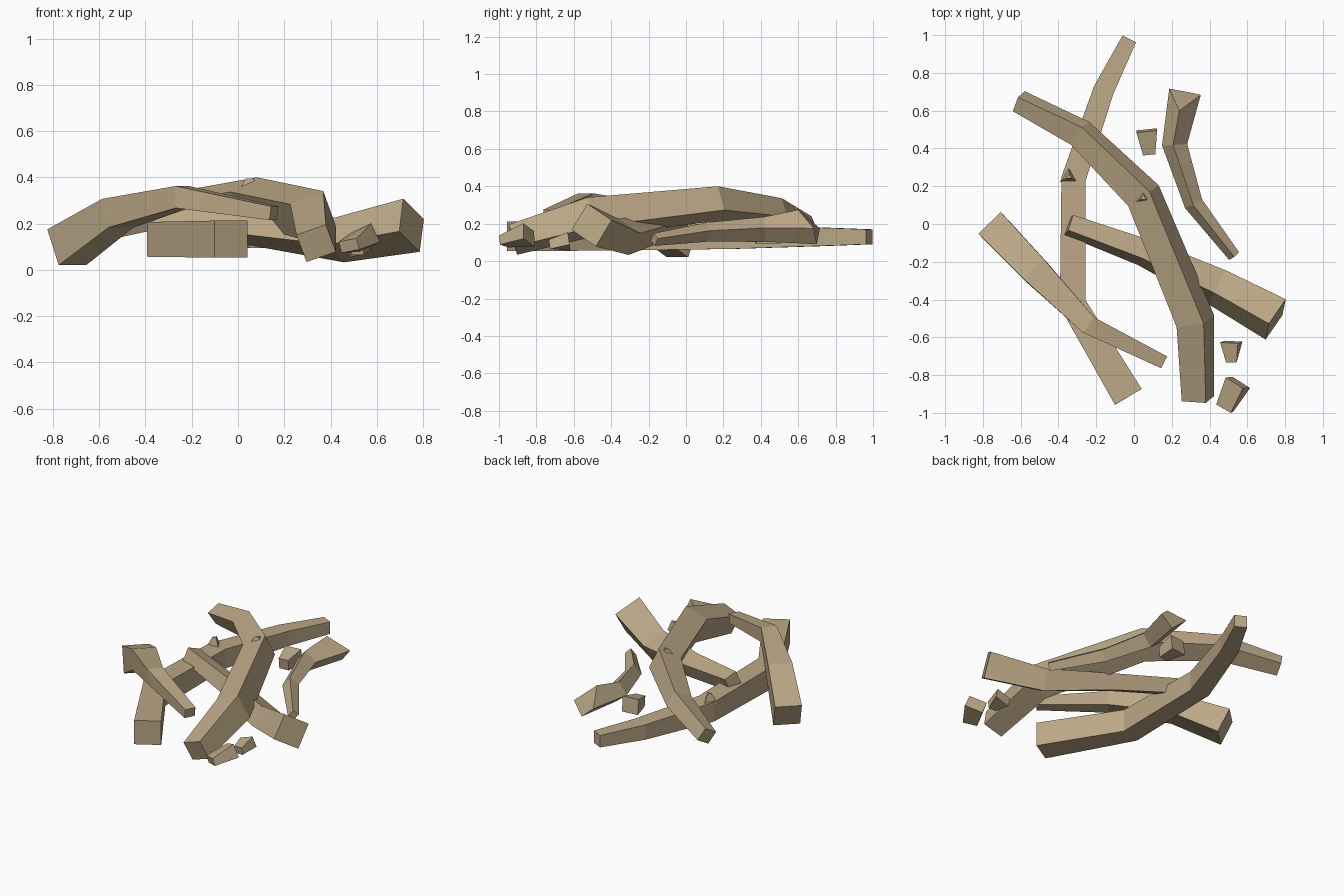
import bpy, bmesh, math
from mathutils import Vector

if "Cube" in bpy.data.objects:
    bpy.data.objects.remove(bpy.data.objects["Cube"])

wood = bpy.data.materials.new("weathered wood")
wood.diffuse_color = (0.50, 0.39, 0.24, 1)
wood.use_nodes = True
wood.node_tree.nodes["Principled BSDF"].inputs["Base Color"].default_value = wood.diffuse_color


def finish(name, bm):
    bmesh.ops.recalc_face_normals(bm, faces=bm.faces)
    me = bpy.data.meshes.new(name)
    bm.to_mesh(me)
    bm.free()
    me.materials.append(wood)
    ob = bpy.data.objects.new(name, me)
    bpy.context.collection.objects.link(ob)
    return ob


def stick(name, path):
    """Four-sided bar through (x, y, z, width, height, roll in degrees) stations."""
    bm = bmesh.new()
    pts = [Vector(p[:3]) for p in path]
    rings = []
    for i, (x, y, z, w, h, roll) in enumerate(path):
        t = Vector((0, 0, 0))
        if i > 0:
            t += (pts[i] - pts[i - 1]).normalized()
        if i < len(pts) - 1:
            t += (pts[i + 1] - pts[i]).normalized()
        t.normalize()
        side = t.cross(Vector((0, 0, 1))).normalized()
        up = side.cross(t)
        c, s = math.cos(math.radians(roll)), math.sin(math.radians(roll))
        a, b = side * c + up * s, up * c - side * s
        rings.append([bm.verts.new(pts[i] + a * w / 2 * u + b * h / 2 * v)
                      for u, v in ((-1, -1), (1, -1), (1, 1), (-1, 1))])
    for r, q in zip(rings, rings[1:]):
        for k in range(4):
            bm.faces.new((r[k], r[k - 1], q[k - 1], q[k]))
    bm.faces.new(rings[0])
    bm.faces.new(rings[-1][::-1])
    return finish(name, bm)


def knot(name, loc, radius, height):
    """Small three-sided broken twig stub."""
    bm = bmesh.new()
    bmesh.ops.create_cone(bm, cap_ends=True, segments=3, radius1=radius,
                          radius2=radius * 0.3, depth=height)
    bmesh.ops.translate(bm, verts=bm.verts, vec=loc)
    finish(name, bm)


# long bottom stick
stick("bottom_stick", [
    (-0.03, -0.915, 0.133, 0.165, 0.16, 0), (-0.325, -0.42, 0.132, 0.14, 0.15, 0),
    (-0.32, 0.24, 0.13, 0.13, 0.13, 0), (-0.16, 0.71, 0.13, 0.11, 0.10, 0),
    (-0.025, 0.98, 0.13, 0.08, 0.08, 0)])
knot("bottom_stick_knot", (-0.345, 0.25, 0.21), 0.055, 0.07)

# thick log lying over the pile
stick("top_log", [
    (0.338, -0.925, 0.115, 0.135, 0.13, 20), (0.325, -0.515, 0.235, 0.155, 0.17, 22),
    (0.05, 0.15, 0.305, 0.15, 0.14, 25), (-0.285, 0.48, 0.262, 0.12, 0.11, 25),
    (-0.61, 0.65, 0.18, 0.09, 0.09, 30)])
knot("top_log_knot", (0.05, 0.14, 0.365), 0.06, 0.06)

# arched stick on the left
stick("arched_stick", [
    (-0.74, -0.02, 0.098, 0.165, 0.17, 0), (-0.52, -0.25, 0.245, 0.15, 0.13, 0),
    (-0.24, -0.535, 0.315, 0.10, 0.095, 0), (0.155, -0.73, 0.245, 0.07, 0.06, 0)])

# cross stick running under the log
stick("cross_stick", [
    (-0.345, -0.005, 0.225, 0.09, 0.09, 20), (0.05, -0.15, 0.175, 0.115, 0.10, 25),
    (0.44, -0.335, 0.13, 0.155, 0.135, 30), (0.75, -0.505, 0.193, 0.18, 0.165, 30)])

# slim branch on the right, its thick end broken off at a slant
branch = stick("slim_branch", [
    (0.27, 0.70, 0.175, 0.13, 0.11, 40), (0.215, 0.42, 0.17, 0.095, 0.095, 38),
    (0.315, 0.108, 0.155, 0.07, 0.075, 38), (0.53, -0.17, 0.115, 0.045, 0.05, 38)])
top = max(branch.data.vertices, key=lambda v: v.co.z)
top.co = (0.24, 0.60, 0.275)

# loose chips
stick("back_chip", [(0.067, 0.495, 0.145, 0.11, 0.10, 0), (0.08, 0.37, 0.13, 0.065, 0.07, 0)])
stick("middle_chip", [(0.515, -0.625, 0.105, 0.10, 0.07, -20), (0.515, -0.73, 0.09, 0.055, 0.05, 0)])
stick("front_chip", [(0.55, -0.84, 0.14, 0.115, 0.09, -22), (0.48, -0.975, 0.105, 0.09, 0.05, -10)])
